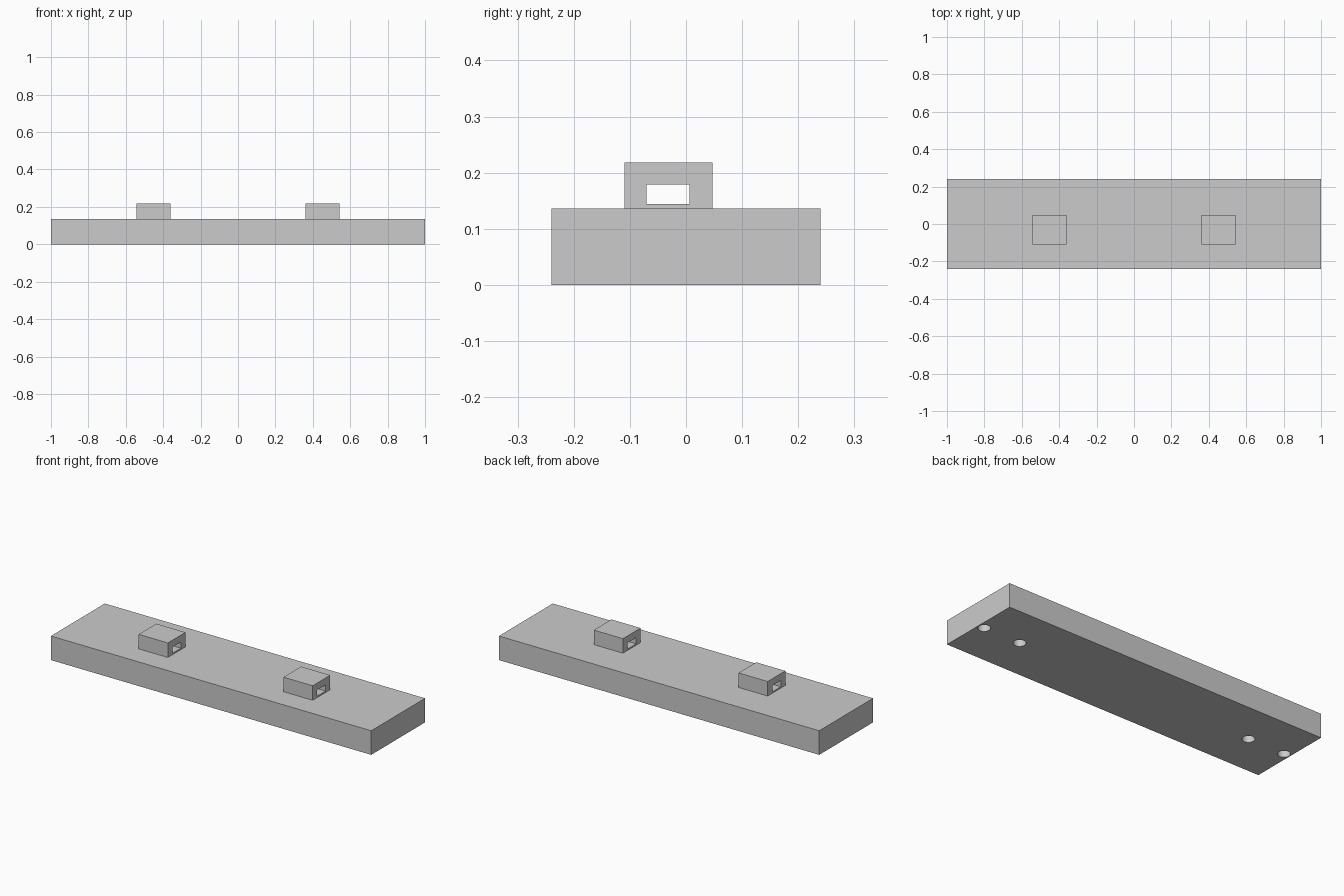
import bpy

if "Cube" in bpy.data.objects:
    bpy.data.objects.remove(bpy.data.objects["Cube"], do_unlink=True)

grey = bpy.data.materials.new("plain grey")
grey.use_nodes = True
colour = (0.6, 0.6, 0.6, 1)
grey.diffuse_color = colour
grey.node_tree.nodes["Principled BSDF"].inputs["Base Color"].default_value = colour


def box(name, x, y, z):
    """Box from a (low, high) pair on each axis."""
    spans = (x, y, z)
    bpy.ops.mesh.primitive_cube_add(size=1, location=[sum(s) / 2 for s in spans])
    obj = bpy.context.object
    obj.name = name
    obj.scale = [s[1] - s[0] for s in spans]
    bpy.ops.object.transform_apply(location=False, rotation=False, scale=True)
    obj.data.materials.append(grey)
    return obj


def cut(target, cutter):
    """Subtract the cutter from the target, then discard it."""
    cutter.hide_render = True
    mod = target.modifiers.new("cut", "BOOLEAN")
    mod.operation = "DIFFERENCE"
    mod.solver = "EXACT"
    mod.object = cutter
    bpy.context.view_layer.objects.active = target
    bpy.ops.object.modifier_apply(modifier=mod.name)
    bpy.data.objects.remove(cutter, do_unlink=True)


THICK = 0.136      # base plate thickness
TOP = 0.218        # overall height
HOLE_R = 0.032
HOLE_DEPTH = 0.08

# Base plate
base = box("base_plate", (-1, 1), (-0.24, 0.24), (0, THICK))

# Two blind round holes under each end
for x in (-0.963, -0.735, 0.735, 0.963):
    bpy.ops.mesh.primitive_cylinder_add(
        vertices=32, radius=HOLE_R, depth=2 * HOLE_DEPTH, location=(x, 0, 0))
    drill = bpy.context.object
    drill.data.materials.append(grey)
    cut(base, drill)

# Two strap loops on top, each with a slot running lengthwise
for side, name in ((-1, "right_loop"), (1, "left_loop")):
    mid = side * 0.452
    loop = box(name, (mid - 0.091, mid + 0.091), (-0.11, 0.047), (THICK, TOP))
    slot = box("slot_cutter", (mid - 0.2, mid + 0.2), (-0.07, 0.006), (0.144, 0.179))
    cut(loop, slot)

# Smooth hole walls, sharp edges elsewhere
bpy.ops.object.select_all(action="DESELECT")
base.select_set(True)
bpy.context.view_layer.objects.active = base
bpy.ops.object.shade_smooth_by_angle()
